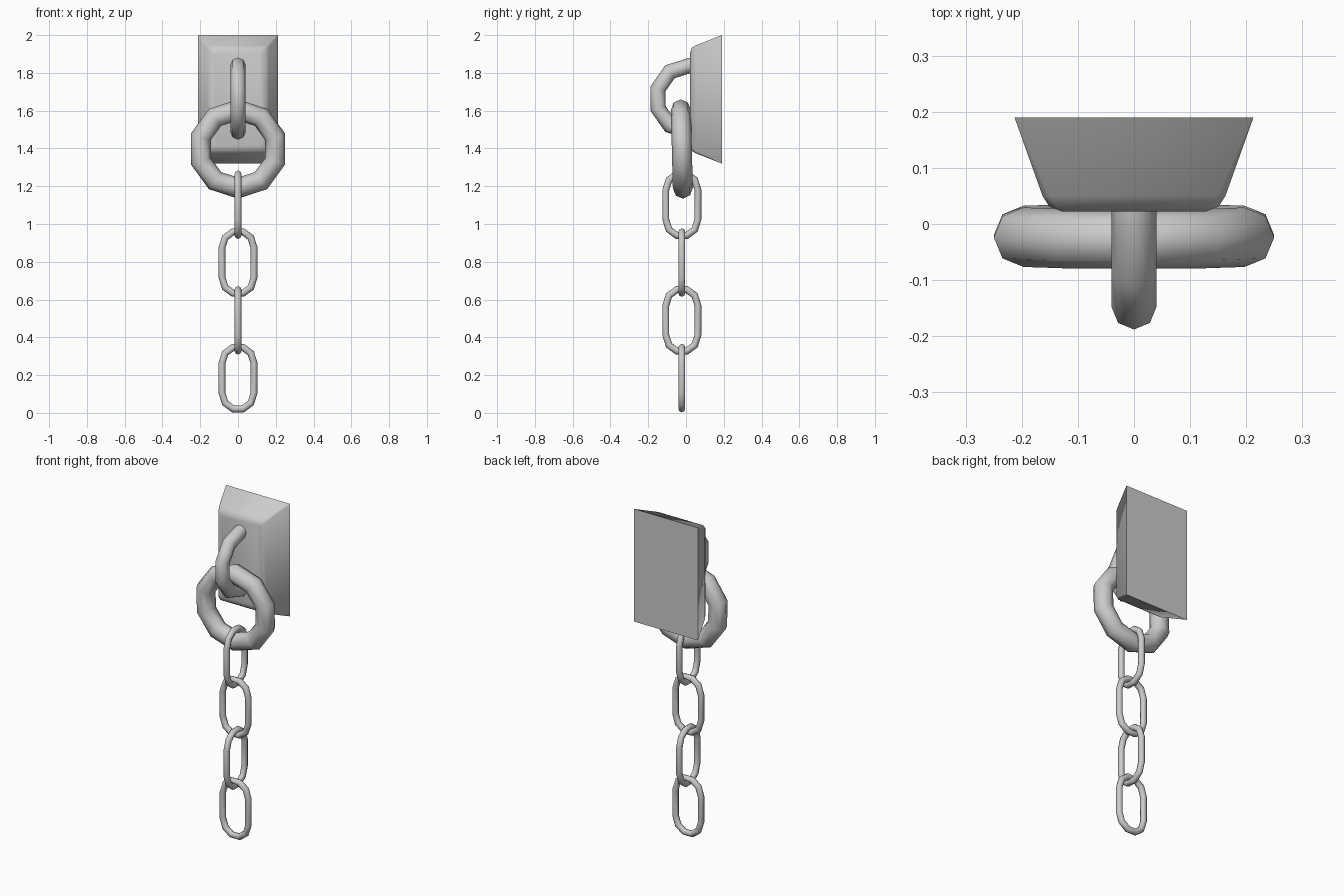
import bpy, math
from mathutils import Vector

if "Cube" in bpy.data.objects:
    bpy.data.objects.remove(bpy.data.objects["Cube"])

CY = -0.022  # depth of the hanging chain


def make(name, verts, faces, angle):
    me = bpy.data.meshes.new(name)
    me.from_pydata(verts, [], faces)
    me.update()
    ob = bpy.data.objects.new(name, me)
    bpy.context.collection.objects.link(ob)
    bpy.ops.object.select_all(action='DESELECT')
    ob.select_set(True)
    bpy.context.view_layer.objects.active = ob
    bpy.ops.object.mode_set(mode='EDIT')
    bpy.ops.mesh.select_all(action='SELECT')
    bpy.ops.mesh.normals_make_consistent(inside=False)
    bpy.ops.object.mode_set(mode='OBJECT')
    bpy.ops.object.shade_smooth_by_angle(angle=math.radians(angle))
    return ob


def tube(name, path, r, side, closed=True, sides=8):
    """Sweep a round section along a planar path; side is the plane normal."""
    side, pts = Vector(side), [Vector(p) for p in path]
    n, verts, faces = len(pts), [], []
    for i, p in enumerate(pts):
        prev = pts[i - 1] if closed or i > 0 else p
        nxt = pts[(i + 1) % n] if closed or i < n - 1 else p
        a, b = (p - prev).normalized(), (nxt - p).normalized()
        out = (a + b).normalized().cross(side)
        miter = r / max((a + b).length / 2, 0.5) if a.length and b.length else r
        for k in range(sides):
            t = 2 * math.pi * k / sides
            verts.append(p + out * math.cos(t) * miter + side * math.sin(t) * r)
    for i in range(n if closed else n - 1):
        j = (i + 1) % n
        for k in range(sides):
            m = (k + 1) % sides
            faces.append((i * sides + k, i * sides + m, j * sides + m, j * sides + k))
    if not closed:
        faces += [tuple(range(sides)), tuple(range((n - 1) * sides, n * sides))]
    return make(name, verts, faces, 65)


# Wall plate: tapered block with a softened front rim
zc, verts, faces = 1.66, [], []
for y, w, h, c in [(0.19, 0.213, 0.34, 0.001), (0.05, 0.163, 0.285, 0.012),
                   (0.031, 0.151, 0.273, 0.016), (0.022, 0.127, 0.248, 0.012)]:
    for x, z in [(w, h - c), (w - c, h), (c - w, h), (-w, h - c),
                 (-w, c - h), (c - w, -h), (w - c, -h), (w, c - h)]:
        verts.append((x, y, zc + z))
for i in range(3):
    for k in range(8):
        m = (k + 1) % 8
        faces.append((i * 8 + k, i * 8 + m, i * 8 + 8 + m, i * 8 + 8 + k))
faces += [tuple(range(8)), tuple(range(24, 32))]
make("wall_plate", verts, faces, 50)

# Staple holding the ring
half = [(0.06, 0.182), (0.02, 0.175), (-0.085, 0.142), (-0.148, 0.052)]
staple = half + [(y, -z) for y, z in reversed(half)]
tube("staple", [(0, y, 1.664 + z) for y, z in staple], 0.04, (1, 0, 0), closed=False)

# Large ten-sided ring, leaning slightly
tilt = math.radians(1.4)
ring = []
for i in range(10):
    t = math.pi / 2 + 2 * math.pi * i / 10
    u, v = 0.207 * math.cos(t), 0.207 * math.sin(t)
    ring.append((u, CY - v * math.sin(tilt), 1.397 + v * math.cos(tilt)))
tube("large_ring", ring, 0.053, (0, math.cos(tilt), math.sin(tilt)))

# Chain links, alternating orientation
quarter = [(0.085, 0.078), (0.068, 0.132), (0.026, 0.163)]
upper = quarter + [(-u, v) for u, v in reversed(quarter)]
link = upper + [(-u, -v) for u, v in upper]
for i in range(4):
    z = 0.184 + 0.306 * i
    if i % 2 == 0:
        tube(f"chain_link_{i + 1}", [(u, CY, z + v) for u, v in link], 0.018, (0, 1, 0))
    else:
        tube(f"chain_link_{i + 1}", [(0, CY + u, z + v) for u, v in link], 0.018, (1, 0, 0))
